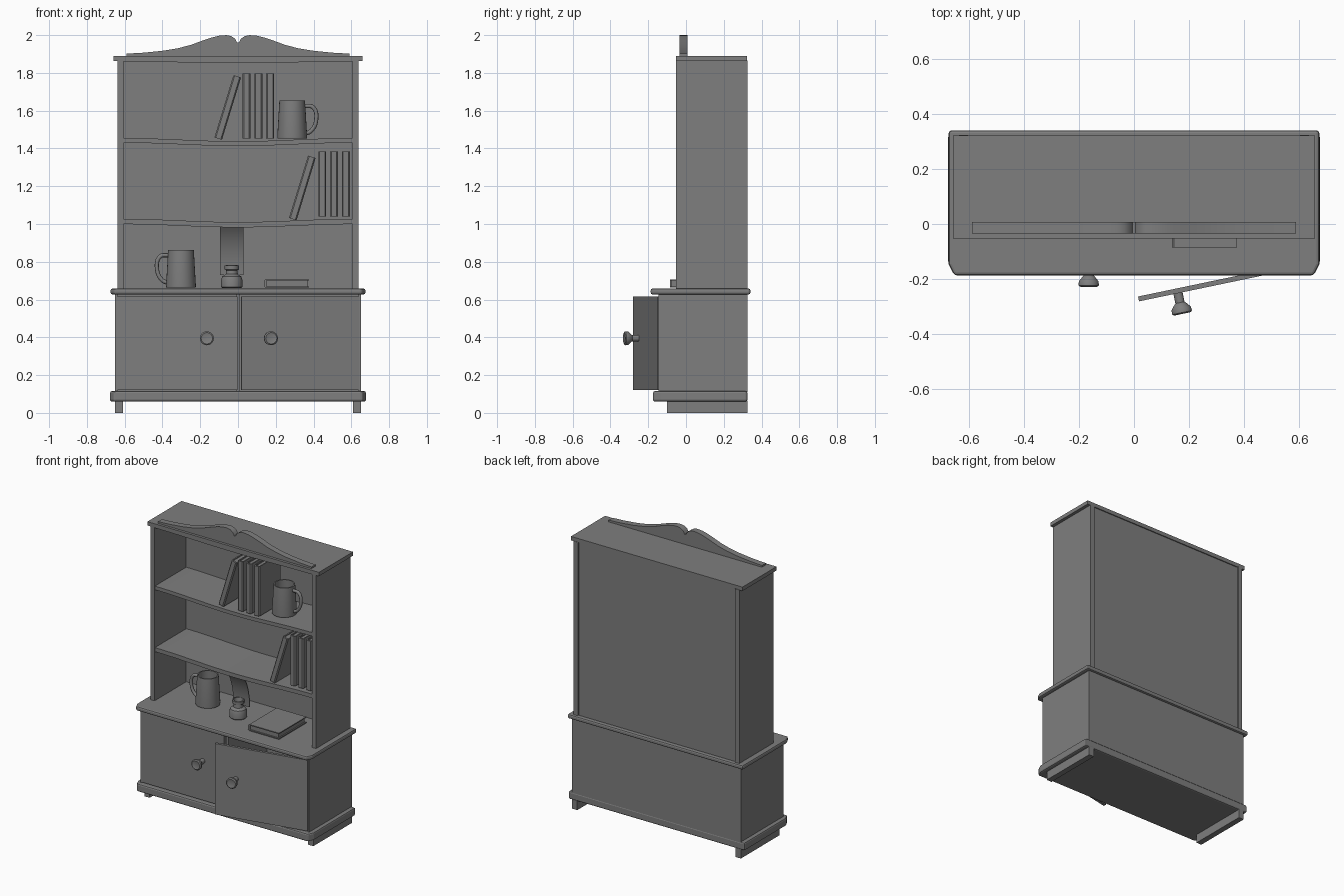
import bpy, bmesh, math
from mathutils import Matrix, Vector

cube = bpy.data.objects.get("Cube")
if cube:
    bpy.data.objects.remove(cube, do_unlink=True)

grey = bpy.data.materials.new("plain grey")
grey.use_nodes = True
grey.diffuse_color = (0.21, 0.21, 0.21, 1)
grey.node_tree.nodes["Principled BSDF"].inputs["Base Color"].default_value = grey.diffuse_color


def finish(name, bm, smooth=False, matrix=None):
    """Turn a bmesh into an object with the shared material."""
    bmesh.ops.recalc_face_normals(bm, faces=bm.faces[:])
    if matrix:
        bm.transform(matrix)
    mesh = bpy.data.meshes.new(name)
    bm.to_mesh(mesh)
    bm.free()
    mesh.materials.append(grey)
    ob = bpy.data.objects.new(name, mesh)
    bpy.context.collection.objects.link(ob)
    if smooth:
        bpy.ops.object.select_all(action='DESELECT')
        ob.select_set(True)
        bpy.context.view_layer.objects.active = ob
        bpy.ops.object.shade_smooth_by_angle(angle=math.radians(35))
    return ob


def box(name, x, y, z, matrix=None):
    """Box from (low, high) ranges."""
    bm = bmesh.new()
    bmesh.ops.create_cube(bm, size=1)
    for v in bm.verts:
        v.co = [r[0] if c < 0 else r[1] for c, r in zip(v.co, (x, y, z))]
    return finish(name, bm, matrix=matrix)


def prism(name, outline, lo, hi, place, matrix=None, smooth=False):
    """Extrude a 2D outline; place(u, v, w) maps it into space."""
    bm = bmesh.new()
    a, b = [[bm.verts.new(place(u, v, w)) for u, v in outline] for w in (lo, hi)]
    n = len(outline)
    bm.faces.new(a)
    bm.faces.new(b)
    for i in range(n):
        bm.faces.new((a[i], a[(i + 1) % n], b[(i + 1) % n], b[i]))
    return finish(name, bm, smooth, matrix)


def lathe(name, profile, matrix, steps=28):
    """Spin a (radius, height) profile about z."""
    bm = bmesh.new()
    rings = []
    for r, z in profile:
        rings.append([bm.verts.new((r * math.cos(2 * math.pi * i / steps),
                                    r * math.sin(2 * math.pi * i / steps), z))
                      for i in range(steps)])
    for a, b in zip(rings, rings[1:]):
        for i in range(steps):
            j = (i + 1) % steps
            bm.faces.new((a[i], a[j], b[j], b[i]))
    bm.faces.new(rings[0])
    bm.faces.new(rings[-1])
    return finish(name, bm, True, matrix)


def along_x(u, v, w): return (w, u, v)
def along_y(u, v, w): return (u, w, v)
def along_z(u, v, w): return (u, v, w)


def board(name, half, front, back, lo, hi, cut=0.01):
    """Board with clipped front corners and an eased front edge."""
    outline = [(-half, back), (half, back), (half, front + 0.04),
               (half - 0.02, front), (0.02 - half, front), (-half, front + 0.04)]
    ob = prism(name, outline, lo, hi, along_z)
    bevel = ob.modifiers.new("eased edge", 'BEVEL')
    bevel.width = cut
    bevel.segments = 2
    return ob


# Lower cabinet
for side, s in (("left", 1), ("right", -1)):
    box(side + "_foot_rail", sorted((s * 0.61, s * 0.65)), (-0.10, 0.325), (0, 0.065))
    box(side + "_cabinet_side", sorted((s * 0.637, s * 0.65)), (-0.145, 0.325), (0.11, 0.63))
    box(side + "_hutch_side", sorted((s * 0.605, s * 0.638)), (-0.053, 0.325), (0.65, 1.865))
board("plinth", 0.678, -0.175, 0.325, 0.06, 0.115)
board("counter", 0.675, -0.187, 0.341, 0.627, 0.658)
box("cabinet_back", (-0.64, 0.64), (0.305, 0.325), (0.11, 0.63))
box("cabinet_divider", (-0.01, 0.01), (-0.12, 0.31), (0.11, 0.63))

# Doors with turned knobs
knob = [(0.017, 0), (0.017, 0.035), (0.024, 0.042), (0.036, 0.057),
        (0.037, 0.072), (0.03, 0.077), (0.02, 0.074)]
hinge = Matrix.Translation((0.64, -0.152, 0)) @ Matrix.Rotation(math.radians(11.8), 4, 'Z')
closed = Matrix.Translation((-0.637, -0.152, 0))
for side, m, s, kx in (("left", hinge, -1, 0.49), ("right", closed, 1, 0.472)):
    box(side + "_door", sorted((0, s * 0.635)), (0, 0.018), (0.122, 0.615), m)
    lathe(side + "_knob", knob, m @ Matrix.Translation((s * kx, 0, 0.395))
          @ Matrix.Rotation(math.pi / 2, 4, 'X'))

# Hutch back, top and sagging shelves
box("hutch_back", (-0.61, 0.61), (0.295, 0.315), (0.65, 1.87))
box("top_board", (-0.66, 0.66), (-0.053, 0.322), (1.863, 1.89))


def shelf(name, top, thick, sag):
    xs = [-0.61 + 1.22 * i / 24 for i in range(25)]
    dip = [sag * 0.5 * (1 + math.cos(math.pi * x / 0.61)) for x in xs]
    outline = [(x, top - d) for x, d in zip(xs, dip)]
    outline += [(x, top - thick - d) for x, d in zip(xs, dip)][::-1]
    prism(name, outline, -0.05, 0.3, along_y, smooth=True)


shelf("top_lining", 1.875, 0.015, 0.008)
shelf("upper_shelf", 1.455, 0.025, 0.017)
shelf("lower_shelf", 1.027, 0.028, 0.017)

# Scrolled crest
half = [(0.59, 1.902), (0.5, 1.907), (0.4, 1.917), (0.32, 1.93), (0.25, 1.948),
        (0.19, 1.97), (0.14, 1.987), (0.1, 1.997), (0.06, 2.0), (0.035, 1.994),
        (0.015, 1.98), (0.005, 1.96)]
crest = half + [(-x, z) for x, z in reversed(half)] + [(-0.59, 1.888), (0.59, 1.888)]
prism("crest", crest, -0.035, 0.008, along_y, smooth=True)


# Books: local x thickness, y depth with the spine in front, z height
def book(name, m, t=0.042, d=0.235, h=0.345):
    c = 0.007
    box(name + "_pages", (c, t - c), (c, d - 0.008), (0.008, h - 0.008), m)
    cover = [(0, d), (0, 0.008), (c, 0), (t - c, 0), (t, 0.008), (t, d),
             (t - c, d), (t - c, 0.012), (c, 0.012), (c, d)]
    prism(name + "_cover", cover, 0, h, along_z, m)


for row, x0, z, lean_x, lean_z in (("upper", 0.024, 1.452, -0.125, 1.458),
                                   ("lower", 0.425, 1.04, 0.27, 1.032)):
    for i in range(3):
        book(f"{row}_book_{i + 1}", Matrix.Translation((x0 + 0.0625 * i, -0.04, z)))
    book(row + "_leaning_book", Matrix.Translation((lean_x, -0.04, lean_z))
         @ Matrix.Rotation(math.radians(17), 4, 'Y'))
flat = Matrix.Translation((0.138, 0.215, 0.663)) @ Matrix(
    ((0, 1, 0, 0), (0, 0, -1, 0), (1, 0, 0, 0), (0, 0, 0, 1)))
book("flat_book", flat, t=0.044, d=0.237, h=0.3)


# Mugs
def mug(name, x, z, s):
    m = Matrix.Translation((x, 0.1, z))
    lathe(name, [(0.078, 0), (0.079, 0.01), (0.068, 0.2), (0.06, 0.2), (0.066, 0.015)], m)
    curve = bpy.data.curves.new(name + "_handle", 'CURVE')
    curve.dimensions = '3D'
    curve.bevel_depth = 0.011
    curve.bevel_resolution = 2
    spline = curve.splines.new('BEZIER')
    path = [(0.066, 0.172), (0.11, 0.165), (0.127, 0.1), (0.1, 0.04), (0.07, 0.025)]
    spline.bezier_points.add(len(path) - 1)
    for p, (u, v) in zip(spline.bezier_points, path):
        p.co = (s * u, 0, v)
        p.handle_left_type = p.handle_right_type = 'AUTO'
    spline.resolution_u = 6
    curve.materials.append(grey)
    ob = bpy.data.objects.new(name + "_handle", curve)
    ob.location = (x, 0.1, z)
    bpy.context.collection.objects.link(ob)


mug("upper_mug", 0.287, 1.453, 1)
mug("counter_mug", -0.302, 0.663, -1)

# Ink jar and curved quill behind it
lathe("ink_jar", [(0.05, 0), (0.056, 0.006), (0.056, 0.045), (0.05, 0.062), (0.032, 0.074),
                  (0.03, 0.095), (0.038, 0.1), (0.038, 0.12), (0.03, 0.122), (0.024, 0.09)],
      Matrix.Translation((-0.033, 0.05, 0.66)))
quill = [(0.085, 0.73), (0.082, 0.79), (0.07, 0.85), (0.05, 0.91), (0.02, 0.96), (0.0, 0.985)]
prism("quill", quill + [(y + 0.005, z) for y, z in reversed(quill)], -0.095, 0.03, along_x,
      smooth=True)
